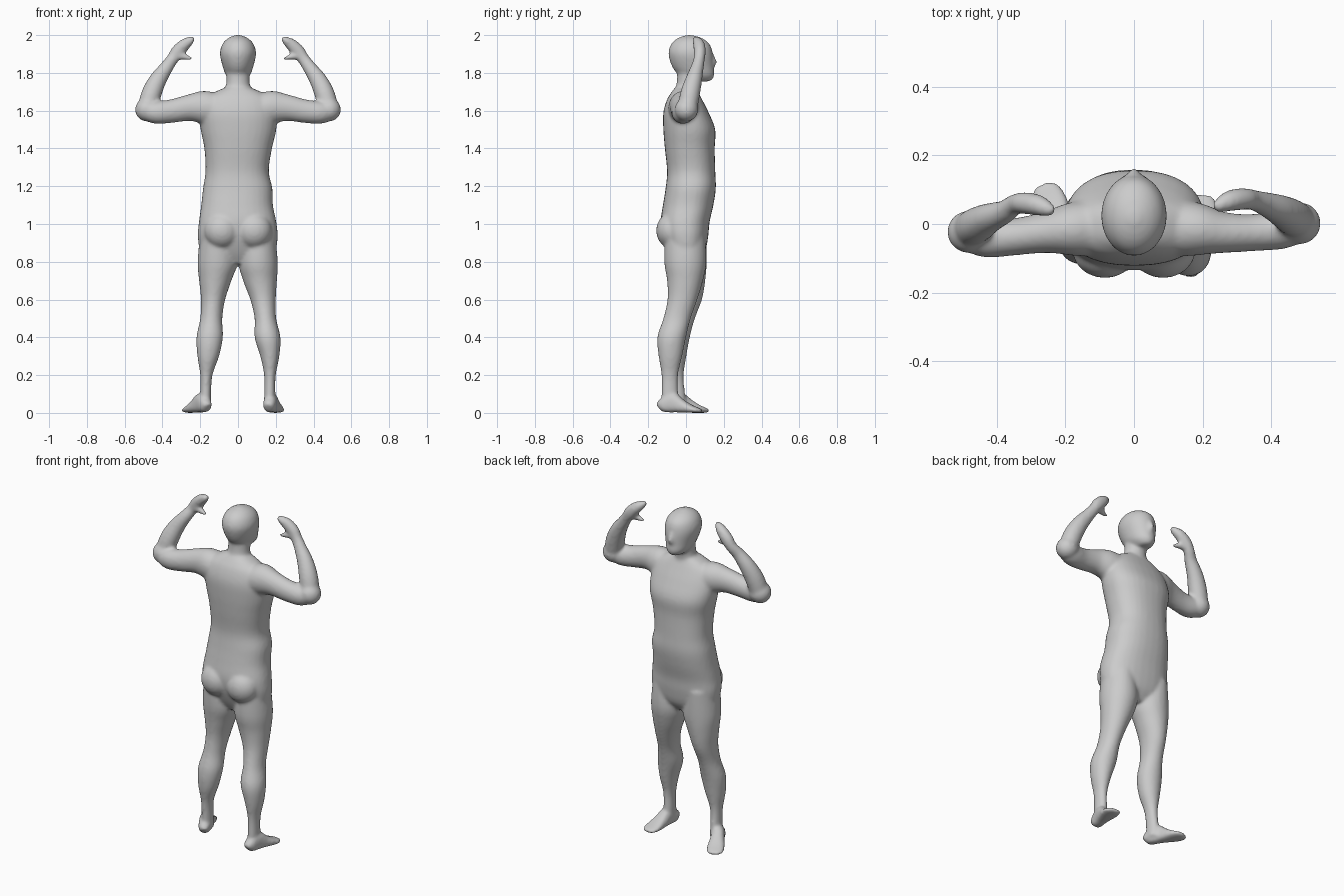
import bpy, bmesh, math
from mathutils import Vector, Matrix

bm = bmesh.new()
Z = Vector((0, 0, 1))


def refine(rows, n=4):
    """Catmull-Rom interpolation between section rows."""
    out = []
    for i in range(len(rows) - 1):
        p = [rows[max(i - 1, 0)], rows[i], rows[i + 1], rows[min(i + 2, len(rows) - 1)]]
        for k in range(n):
            t = k / n
            out.append([0.5 * (2 * b + (c - a) * t + (2 * a - 5 * b + 4 * c - d) * t * t
                               + (3 * b - a - 3 * c + d) * t ** 3) for a, b, c, d in zip(*p)])
    return out + [list(rows[-1])]


def loft(rows, ref=None, power=2.0, seg=32):
    """Closed tube through rows (x, y, z, ra, rb); level rings unless ref is given."""
    rows = refine(rows)
    pts = [Vector(r[:3]) for r in rows]
    rings = []
    for i, r in enumerate(rows):
        u, v = Vector((1, 0, 0)), Vector((0, 1, 0))
        if ref:
            t = (pts[min(i + 1, len(pts) - 1)] - pts[max(i - 1, 0)]).normalized()
            u = ref.cross(t).normalized()
            v = t.cross(u)
        ring = []
        for k in range(seg):
            a = 2 * math.pi * k / seg
            c, s = math.cos(a), math.sin(a)
            ring.append(bm.verts.new(pts[i]
                        + u * r[3] * math.copysign(abs(c) ** (2 / power), c)
                        + v * r[4] * math.copysign(abs(s) ** (2 / power), s)))
        rings.append(ring)
    for a, b in zip(rings, rings[1:]):
        for k in range(seg):
            j = (k + 1) % seg
            bm.faces.new((a[k], a[j], b[j], b[k]))
    bm.faces.new(rings[0][::-1])
    bm.faces.new(rings[-1])


def ball(c, r):
    m = Matrix.Translation(c) @ Matrix.Diagonal((*r, 1))
    bmesh.ops.create_uvsphere(bm, u_segments=24, v_segments=16, radius=1, matrix=m)


def by_extents(rows):
    """Rows (z, x0, x1, y0, y1) to centre and radius rows."""
    return [((a + b) / 2, (c + d) / 2, z, (b - a) / 2, (d - c) / 2) for z, a, b, c, d in rows]


# Torso from groin to neck base
loft(by_extents([
    (0.79, -0.09, 0.09, -0.06, 0.06),
    (0.85, -0.19, 0.19, -0.095, 0.10),
    (0.93, -0.213, 0.21, -0.125, 0.117),
    (1.01, -0.207, 0.203, -0.135, 0.125),
    (1.10, -0.195, 0.185, -0.122, 0.145),
    (1.19, -0.185, 0.182, -0.108, 0.158),
    (1.28, -0.172, 0.163, -0.10, 0.155),
    (1.40, -0.178, 0.18, -0.112, 0.152),
    (1.50, -0.198, 0.203, -0.12, 0.155),
    (1.59, -0.205, 0.205, -0.12, 0.12),
    (1.66, -0.18, 0.18, -0.10, 0.085),
    (1.70, -0.12, 0.12, -0.075, 0.065),
    (1.725, -0.06, 0.06, -0.055, 0.055)]), power=2.3)

# Buttocks
for s in (-1, 1):
    ball((s * 0.085, -0.075, 0.965), (0.095, 0.083, 0.095))

# Neck
loft(by_extents([
    (1.64, -0.10, 0.10, -0.09, 0.07),
    (1.70, -0.078, 0.078, -0.068, 0.065),
    (1.74, -0.063, 0.063, -0.05, 0.068),
    (1.83, -0.062, 0.062, -0.045, 0.08)]))

# Head and nose
loft(by_extents([
    (1.755, -0.03, 0.03, 0.05, 0.13),
    (1.785, -0.063, 0.063, -0.03, 0.15),
    (1.83, -0.080, 0.080, -0.072, 0.147),
    (1.90, -0.096, 0.096, -0.093, 0.142),
    (1.95, -0.084, 0.084, -0.08, 0.127),
    (1.98, -0.058, 0.058, -0.05, 0.092),
    (1.996, -0.026, 0.026, -0.012, 0.05),
    (2.001, -0.004, 0.004, 0.01, 0.02)]))
loft([(0, 0.135, 1.895, 0.012, 0.014), (0, 0.143, 1.86, 0.017, 0.02),
      (0, 0.138, 1.835, 0.02, 0.017)])

# Legs, the right one set slightly further back
loft(by_extents([
    (0.95, 0.03, 0.195, -0.11, 0.10),
    (0.80, 0.004, 0.211, -0.115, 0.108),
    (0.70, 0.027, 0.206, -0.10, 0.09),
    (0.60, 0.065, 0.20, -0.098, 0.06),
    (0.50, 0.088, 0.202, -0.12, 0.025),
    (0.40, 0.088, 0.225, -0.152, 0.0),
    (0.30, 0.118, 0.219, -0.145, -0.02),
    (0.20, 0.138, 0.20, -0.13, -0.042),
    (0.10, 0.138, 0.198, -0.13, -0.042),
    (0.03, 0.138, 0.20, -0.135, -0.04)]))
loft(by_extents([
    (0.95, -0.20, -0.03, -0.11, 0.11),
    (0.80, -0.214, -0.004, -0.105, 0.11),
    (0.70, -0.206, -0.035, -0.09, 0.102),
    (0.60, -0.196, -0.068, -0.08, 0.085),
    (0.50, -0.20, -0.083, -0.09, 0.047),
    (0.40, -0.22, -0.08, -0.115, 0.02),
    (0.30, -0.215, -0.10, -0.115, 0.002),
    (0.20, -0.20, -0.135, -0.095, -0.012),
    (0.10, -0.20, -0.142, -0.088, -0.005),
    (0.03, -0.205, -0.14, -0.09, 0.0)]))


# Feet: heel to toe with flat soles
def foot(heel, toe):
    h, t = Vector(heel), Vector(toe)
    rows = []
    for f, w, top in ((0, 0.02, 0.05), (0.08, 0.033, 0.075), (0.3, 0.036, 0.105),
                      (0.5, 0.041, 0.075), (0.72, 0.049, 0.045), (0.9, 0.045, 0.028),
                      (1, 0.025, 0.02)):
        p = h.lerp(t, f)
        rows.append((p.x, p.y, top / 2, w, top / 2))
    loft(rows, ref=Z, power=2.5)


foot((0.162, -0.142), (0.206, 0.085))
foot((-0.162, -0.095), (-0.270, 0.115))

# Arms: upper arm, elbow, forearm with hand, thumb; dy pushes the elbow back
for s, dy in ((1, 0.0), (-1, -0.025)):
    Y = Vector((0, 1, 0))
    loft([(s * 0.09, -0.01, 1.60, 0.08, 0.085),
          (s * 0.18, -0.015, 1.617, 0.088, 0.078),
          (s * 0.26, -0.025, 1.615, 0.070, 0.060),
          (s * 0.35, -0.025 + dy / 2, 1.598, 0.062, 0.054),
          (s * 0.43, -0.015 + dy, 1.590, 0.060, 0.058),
          (s * 0.48, 0.0 + dy, 1.598, 0.052, 0.052)], ref=Y)
    ball((s * 0.482, 0.002 + dy, 1.605), (0.063, 0.062, 0.062))
    loft([(s * 0.484, 0.005 + dy, 1.60, 0.052, 0.052),
          (s * 0.458, 0.022 + dy, 1.69, 0.053, 0.052),
          (s * 0.423, 0.042 + dy, 1.765, 0.046, 0.044),
          (s * 0.378, 0.060 + dy, 1.83, 0.036, 0.034),
          (s * 0.346, 0.070 + dy / 2, 1.875, 0.032, 0.030),
          (s * 0.318, 0.073 + dy / 2, 1.915, 0.036, 0.032),
          (s * 0.282, 0.068 + dy / 2, 1.95, 0.032, 0.031),
          (s * 0.252, 0.056 + dy / 2, 1.972, 0.022, 0.023),
          (s * 0.233, 0.047 + dy / 2, 1.984, 0.010, 0.012)], ref=Y)
    loft([(s * 0.325, 0.065 + dy / 2, 1.892, 0.022, 0.022),
          (s * 0.28, 0.06 + dy / 2, 1.885, 0.016, 0.017),
          (s * 0.243, 0.055 + dy / 2, 1.873, 0.008, 0.009)], ref=Y)

bmesh.ops.recalc_face_normals(bm, faces=bm.faces)
mesh = bpy.data.meshes.new("body")
bm.to_mesh(mesh)
bm.free()
body = bpy.data.objects.new("body", mesh)
bpy.context.collection.objects.link(body)
bpy.context.view_layer.objects.active = body
body.select_set(True)

# Fuse the parts into one soft skin
rm = body.modifiers.new("fuse", 'REMESH')
rm.mode = 'VOXEL'
rm.voxel_size = 0.009
rm.use_smooth_shade = True
sm = body.modifiers.new("soften", 'SMOOTH')
sm.factor = 0.5
sm.iterations = 8
for name in ("fuse", "soften"):
    bpy.ops.object.modifier_apply(modifier=name)
bpy.ops.object.shade_smooth()

grey = bpy.data.materials.new("plain grey")
grey.diffuse_color = (0.6, 0.6, 0.6, 1)
body.data.materials.clear()
body.data.materials.append(grey)
